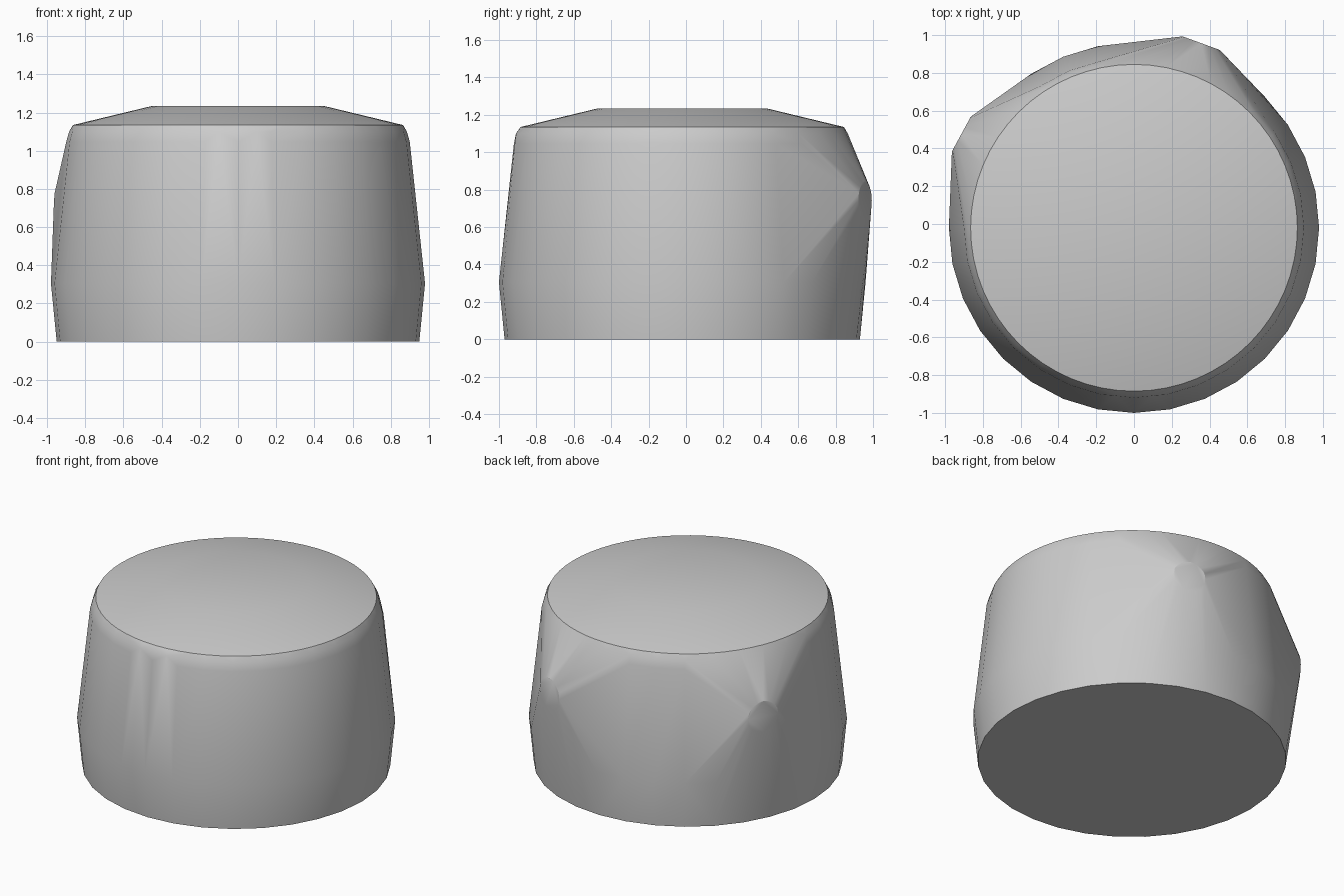
import bpy
import bmesh
from math import sin, cos, pi, radians
from mathutils import Vector

old = bpy.data.objects.get("Cube")
if old:
    bpy.data.objects.remove(old, do_unlink=True)

# Single grey finish
grey = bpy.data.materials.new("plain_grey")
grey.use_nodes = True
colour = (0.6, 0.6, 0.6, 1)
grey.diffuse_color = colour
grey.node_tree.nodes["Principled BSDF"].inputs["Base Color"].default_value = colour

CENTRE = Vector((0, -0.02, 0))


def ring(centre, u, v, radius, count):
    """Points of a circle spanned by the directions u and v."""
    return [centre + radius * (u * cos(2 * pi * i / count) + v * sin(2 * pi * i / count))
            for i in range(count)]


X, Y, Z = Vector((1, 0, 0)), Vector((0, 1, 0)), Vector((0, 0, 1))
points = []

# Drum: foot, widest belt, shoulder, rounded rim, raised crown (radius, height, sides)
for radius, height, sides in [(0.95, 0, 32), (0.98, 0.305, 32), (0.9, 1.047, 32),
                              (0.885, 1.1, 32), (0.865, 1.135, 64), (0.45, 1.235, 32)]:
    points += ring(CENTRE + Z * height, X, Y, radius, sides)

# Two round studs that pull the skin outward at the back
for azimuth in (70, 151.5):
    a = radians(azimuth)
    out = Vector((cos(a), sin(a), 0))
    side = Vector((-sin(a), cos(a), 0))
    points += ring(CENTRE + out * 1.04 + Z * 0.74, side, Z, 0.105, 16)

# Small flat at the front shoulder
points += [Vector((x, -0.909, 1.1)) for x in (-0.1, 0.1)]

# Stretch one tight skin over the drum and studs
bm = bmesh.new()
for p in points:
    bm.verts.new(p)
hull = bmesh.ops.convex_hull(bm, input=bm.verts)
spare = {g for key in ("geom_interior", "geom_unused") for g in hull[key]
         if isinstance(g, bmesh.types.BMVert)}
bmesh.ops.delete(bm, geom=list(spare), context='VERTS')
bmesh.ops.dissolve_limit(bm, angle_limit=radians(0.3), verts=bm.verts, edges=bm.edges)
bmesh.ops.recalc_face_normals(bm, faces=bm.faces)

mesh = bpy.data.meshes.new("drum_body")
bm.to_mesh(mesh)
bm.free()
mesh.materials.append(grey)
body = bpy.data.objects.new("drum_body", mesh)
bpy.context.collection.objects.link(body)

bpy.ops.object.select_all(action='DESELECT')
body.select_set(True)
bpy.context.view_layer.objects.active = body
bpy.ops.object.shade_smooth_by_angle(angle=radians(30))
